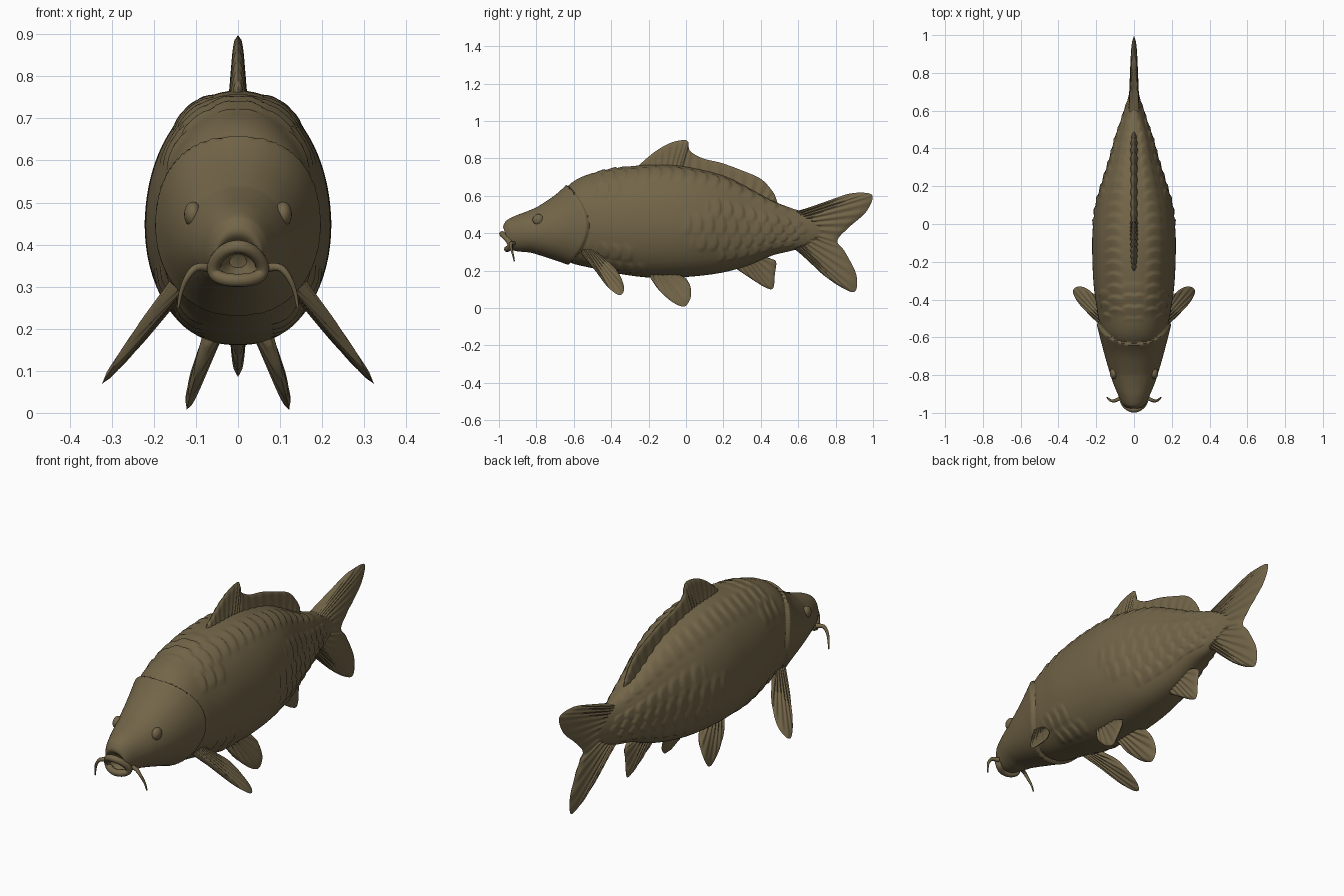
import bpy, bmesh, math
from mathutils import Vector

cube = bpy.data.objects.get("Cube")
if cube:
    bpy.data.objects.remove(cube, do_unlink=True)

skin = bpy.data.materials.new("olive_brown_skin")
skin.use_nodes = True
COLOUR = (0.17, 0.13, 0.065, 1)
skin.diffuse_color = COLOUR
skin.node_tree.nodes["Principled BSDF"].inputs["Base Color"].default_value = COLOUR


def sample(points, t):
    """Smooth curve through the points, t from 0 to 1."""
    n = len(points) - 1
    i = min(int(t * n), n - 1)
    f = t * n - i
    a, b, c, d = (Vector(points[max(0, min(n, k))]) for k in range(i - 1, i + 3))
    return b + (c - a) * f / 2 + (a - b * 2.5 + c * 2 - d / 2) * f**2 + ((b - c) * 3 + d - a) / 2 * f**3


def clamp(v):
    return max(0.0, min(1.0, v))


def finish(obj, angle=50):
    obj.data.materials.clear()
    obj.data.materials.append(skin)
    bpy.ops.object.select_all(action="DESELECT")
    obj.select_set(True)
    bpy.context.view_layer.objects.active = obj
    bpy.ops.object.shade_smooth_by_angle(angle=math.radians(angle))
    return obj


def sheet(name, rows, closed_ends=False):
    """Skin a list of closed rings of points."""
    bm = bmesh.new()
    rings = [[bm.verts.new(p) for p in row] for row in rows]
    for r, s in zip(rings, rings[1:]):
        for j in range(len(r)):
            k = (j + 1) % len(r)
            bm.faces.new((r[j], r[k], s[k], s[j]))
    if closed_ends:
        bm.faces.new(rings[0])
        bm.faces.new(rings[-1])
    bmesh.ops.remove_doubles(bm, verts=bm.verts, dist=0.0002)
    bmesh.ops.recalc_face_normals(bm, faces=bm.faces)
    mesh = bpy.data.meshes.new(name)
    bm.to_mesh(mesh)
    bm.free()
    obj = bpy.data.objects.new(name, mesh)
    bpy.context.collection.objects.link(obj)
    return finish(obj)


# Body stations: y, bottom, top, half width (starting inside the mouth)
BODY = [
    (-.90, .345, .375, .02), (-.955, .315, .42, .05), (-.935, .305, .46, .068),
    (-.89, .30, .49, .088), (-.82, .293, .525, .117), (-.7, .26, .60, .152),
    (-.58, .23, .69, .178), (-.46, .205, .73, .195), (-.34, .18, .752, .212),
    (-.2, .163, .765, .22), (-.05, .163, .762, .22), (.1, .175, .735, .202),
    (.22, .195, .70, .168), (.34, .23, .64, .13), (.46, .28, .575, .097),
    (.56, .305, .535, .062), (.65, .33, .505, .036), (.74, .38, .46, .014)]

# Scale rows: angle from the back, angular half width, start, end
SCALES = [(.5, .24, -.5, .56), (.12, .2, -.52, -.3), (.85, .22, -.53, -.33),
          (1.2, .2, .1, .64), (1.55, .2, -.03, .66), (1.9, .2, .02, .64),
          (2.25, .2, .15, .6), (2.2, .2, -.5, -.25), (2.6, .2, -.46, -.2)]


def relief(y, z, a):
    """Height of the gill covers and scales above the plain body."""
    edge = -.52 - 2.5 * (z - .44) ** 2
    out = 0.0
    if y < edge:
        out += .014 * math.exp((y - edge) / .09) * clamp((edge - y) / .012)
    else:
        out -= .006 * math.exp((edge - y) / .015)
    for k, (mid, wide, y0, y1) in enumerate(SCALES):
        side = abs(a - mid) / wide
        if side < 1 and max(y0, edge + .01) < y < y1:
            f = ((y - y0) / .062 + k * .5 + .3 * side * side) % 1
            fade = clamp((y - y0) / .05) * clamp((y1 - y) / .05)
            out += .01 * fade * math.sqrt(1 - side * side) * f * clamp((1 - f) * 6)
    return out


def body_ring(t, count=128):
    y, low, high, half = sample(BODY, t)
    mid = low + .47 * (high - low)
    ring = []
    for j in range(count):
        a = 2 * math.pi * j / count
        s, c = math.sin(a), math.cos(a)
        power = .95 if c > 0 else .88
        x = half * math.copysign(abs(s) ** power, s)
        z = mid + c * ((high - mid) if c > 0 else (mid - low))
        bump = relief(y, z, min(a, 2 * math.pi - a)) * clamp((y + .9) / .1)
        lean = .35 * (z - .37) * clamp((-.8 - y) / .13)
        ring.append((x + s * bump, y - lean, z + c * bump))
    return ring


sheet("body", [body_ring(i / 260) for i in range(261)], closed_ends=True)


def fin(name, base, tips, thick, rays, across=90, along=14):
    """Tapered, ribbed fin spanned between a base line and a tip line."""
    roots = Vector(base[-1]) - Vector(base[0])
    reach = sample(tips, .5) - sample(base, .5)
    normal = roots.cross(reach).normalized()
    rows = []
    for i in range(across + 1):
        u = i / across
        b, t = sample(base, u), sample(tips, u)
        rib = 1 + .16 * math.cos(2 * math.pi * rays * u)
        rim = math.sqrt(max(0, 1 - abs(2 * u - 1) ** 10))
        front, back = [], []
        for k in range(along + 1):
            v = k / along
            w = thick * (1 - .55 * v) * rib * rim * math.sqrt(max(0, 1 - v**10))
            p = b.lerp(t, v)
            front.append(p + normal * w)
            back.append(p - normal * w)
        rows.append(front + back[::-1])
    return sheet(name, rows)


def median(points):
    return [(0, y, z) for y, z in points]


# Fins on the centre line
fin("dorsal_fin",
    median([(-.25, .73), (-.21, .73), (-.16, .74), (-.11, .74), (-.07, .74), (-.04, .73),
            (0, .73), (.09, .71), (.19, .68), (.29, .64), (.37, .6), (.43, .57), (.46, .55)]),
    median([(-.25, .765), (-.21, .80), (-.16, .84), (-.09, .88), (-.025, .897), (.01, .89),
            (.022, .84), (.09, .80), (.19, .775), (.3, .735), (.4, .69), (.465, .62), (.49, .56)]),
    .02, 20, across=160)
fin("tail_fin",
    median([(.56, .51), (.58, .47), (.59, .42), (.58, .37), (.56, .33)]),
    median([(.72, .553), (.86, .608), (.965, .615), (.998, .59), (.96, .51), (.87, .43),
            (.81, .36), (.85, .30), (.91, .18), (.905, .09), (.84, .105), (.73, .18), (.65, .26)]),
    .026, 18, across=140)
fin("anal_fin",
    median([(.25, .235), (.31, .255), (.36, .275), (.4, .29)]),
    median([(.26, .215), (.34, .162), (.42, .112), (.465, .105), (.475, .18), (.48, .25), (.43, .265)]),
    .02, 9)


def tube(name, points, radii, cyclic=False):
    """Round strand through the points, turned into a mesh."""
    curve = bpy.data.curves.new(name, "CURVE")
    curve.dimensions = "3D"
    curve.bevel_depth = 1
    curve.bevel_resolution = 3
    curve.use_fill_caps = True
    line = curve.splines.new("POLY")
    line.points.add(len(points) - 1)
    for p, co, r in zip(line.points, points, radii):
        p.co = (*co, 1)
        p.radius = r
    line.use_cyclic_u = cyclic
    obj = bpy.data.objects.new(name, curve)
    bpy.context.collection.objects.link(obj)
    bpy.ops.object.select_all(action="DESELECT")
    obj.select_set(True)
    bpy.context.view_layer.objects.active = obj
    bpy.ops.object.convert(target="MESH")
    return finish(bpy.context.object)


# Lips around the open mouth
lips = []
for i in range(40):
    s, c = math.sin(math.pi * i / 20), math.cos(math.pi * i / 20)
    lips.append((.058 * c, -.94 - .03 * s * s - .013 * s, .355 + .04 * s - .012 * c * c))
tube("lips", lips, [.016] * len(lips), cyclic=True)

# Paired parts
for label, m in (("left", 1), ("right", -1)):
    def flip(points):
        return [(m * x, y, z) for x, y, z in points]

    fin(label + "_pectoral_fin",
        flip([(.15, -.56, .30), (.145, -.52, .30), (.14, -.48, .29)]),
        flip([(.185, -.53, .265), (.25, -.465, .18), (.30, -.41, .105), (.323, -.36, .07),
              (.308, -.335, .085), (.265, -.335, .13), (.215, -.37, .20), (.165, -.44, .26)]),
        .017, 8)
    fin(label + "_pelvic_fin",
        flip([(.06, -.2, .19), (.058, -.14, .19), (.055, -.07, .19)]),
        flip([(.075, -.19, .16), (.10, -.14, .09), (.117, -.07, .03), (.122, -.01, .008),
              (.118, .023, .05), (.095, .025, .11), (.07, 0, .16)]),
        .02, 7)

    strand = flip([(.07, -.92, .345), (.1, -.935, .345), (.122, -.935, .32),
                   (.136, -.925, .285), (.142, -.918, .25)])
    tube(label + "_barbel", [sample(strand, i / 16) for i in range(17)],
         [.011 - .0005 * i for i in range(17)])

    bpy.ops.mesh.primitive_uv_sphere_add(segments=24, ring_count=16, radius=.03,
                                         location=(m * .107, -.79, .472))
    eye = bpy.context.object
    eye.name = label + "_eye"
    eye.scale = (.7, 1, 1)
    finish(eye)
